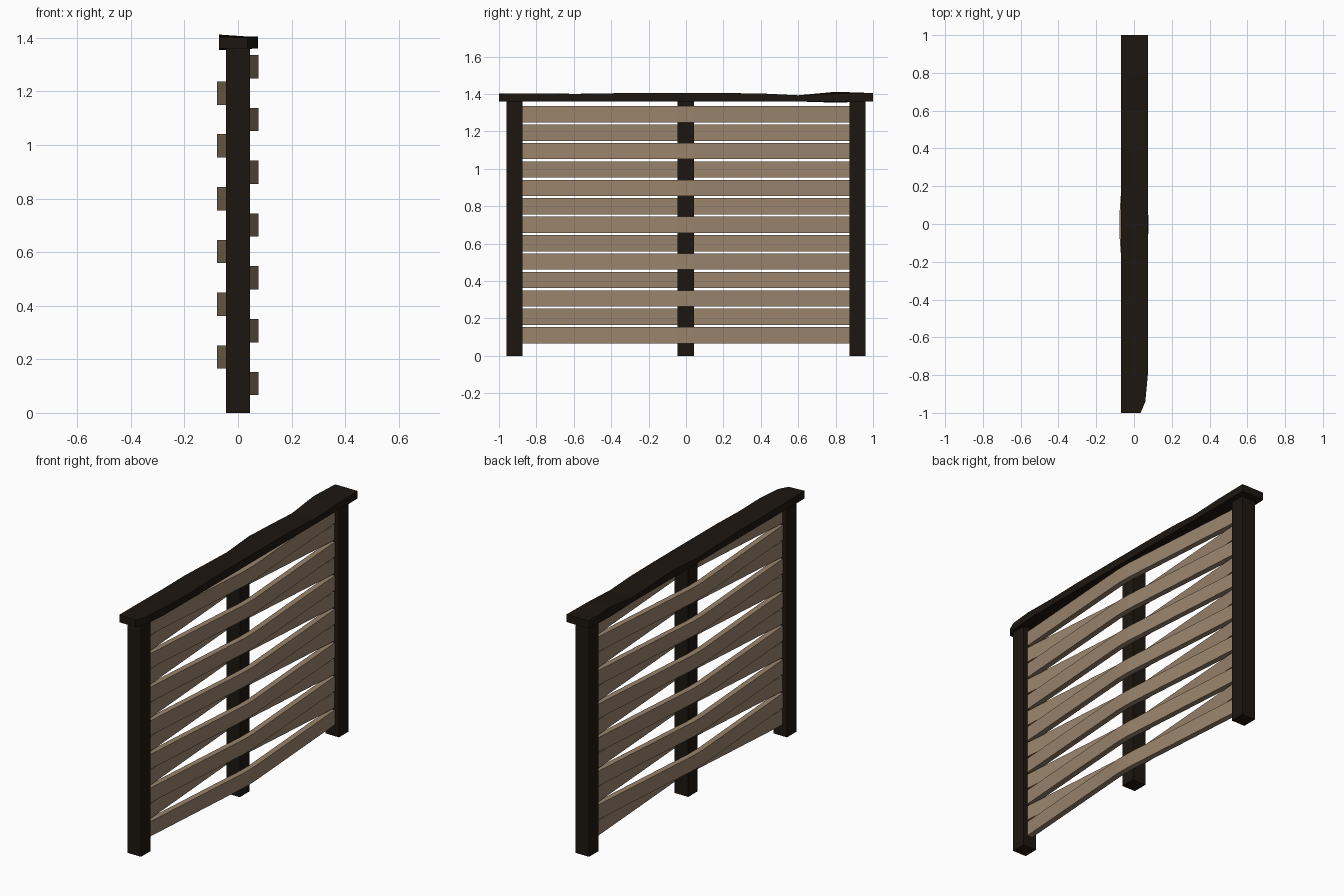
import bpy, bmesh

if "Cube" in bpy.data.objects:
    bpy.data.objects.remove(bpy.data.objects["Cube"])


def material(name, color):
    m = bpy.data.materials.new(name)
    m.diffuse_color = (*color, 1)
    m.use_nodes = True
    m.node_tree.nodes["Principled BSDF"].inputs["Base Color"].default_value = m.diffuse_color
    return m


dark = material("dark_wood", (0.012, 0.008, 0.005))
tan = material("tan_wood", (0.32, 0.23, 0.15))


def loft(name, sections, mat):
    """Skin a run of four-cornered sections and close both ends."""
    bm = bmesh.new()
    rings = [[bm.verts.new(p) for p in s] for s in sections]
    for a, b in zip(rings, rings[1:]):
        for k in range(4):
            n = (k + 1) % 4
            bm.faces.new((a[k], a[n], b[n], b[k]))
    bm.faces.new(rings[0])
    bm.faces.new(rings[-1])
    bmesh.ops.recalc_face_normals(bm, faces=bm.faces)
    me = bpy.data.meshes.new(name)
    bm.to_mesh(me)
    bm.free()
    me.materials.append(mat)
    ob = bpy.data.objects.new(name, me)
    bpy.context.collection.objects.link(ob)
    return ob


def rect(x0, x1, y, z0, z1):
    return [(x0, y, z0), (x1, y, z0), (x1, y, z1), (x0, y, z1)]


# Posts
for name, y in (("front_post", -0.917), ("middle_post", -0.002), ("back_post", 0.917)):
    loft(name, [rect(-0.044, 0.044, y + d, 0, 1.362) for d in (-0.044, 0.044)], dark)

# Slats woven to alternate sides of the middle post
for i in range(13):
    z = 0.11 + i * 0.0985
    bend = 0.0595 if i % 2 == 0 else -0.0615
    path = [(-0.88, 0), (-0.045, bend), (0.04, bend), (0.88, 0)]
    loft(f"slat_{i + 1}",
         [rect(x - 0.0165, x + 0.0165, y, z - 0.0435, z + 0.0435) for y, x in path], tan)

# Hand-worn top rail: y, right edge x, left top z, right top z
rail = [(-1.0, 0.035, 1.404, 1.400), (-0.94, 0.06, 1.404, 1.403),
        (-0.8, 0.073, 1.403, 1.404), (-0.6, 0.075, 1.401, 1.399),
        (-0.4, 0.075, 1.403, 1.404), (-0.2, 0.075, 1.396, 1.405),
        (0.0, 0.075, 1.390, 1.405), (0.2, 0.075, 1.406, 1.405),
        (0.4, 0.075, 1.398, 1.403), (0.6, 0.075, 1.388, 1.393),
        (0.8, 0.075, 1.412, 1.402), (1.0, 0.075, 1.405, 1.405)]
sections = []
for y, xr, zl, zr in rail:
    s = rect(-0.07, xr, y, 1.36, zr)
    s[3] = (-0.07, y, zl)
    if y == 0.8:
        s[0] = (-0.07, y, 1.354)
    sections.append(s)
loft("top_rail", sections, dark)
